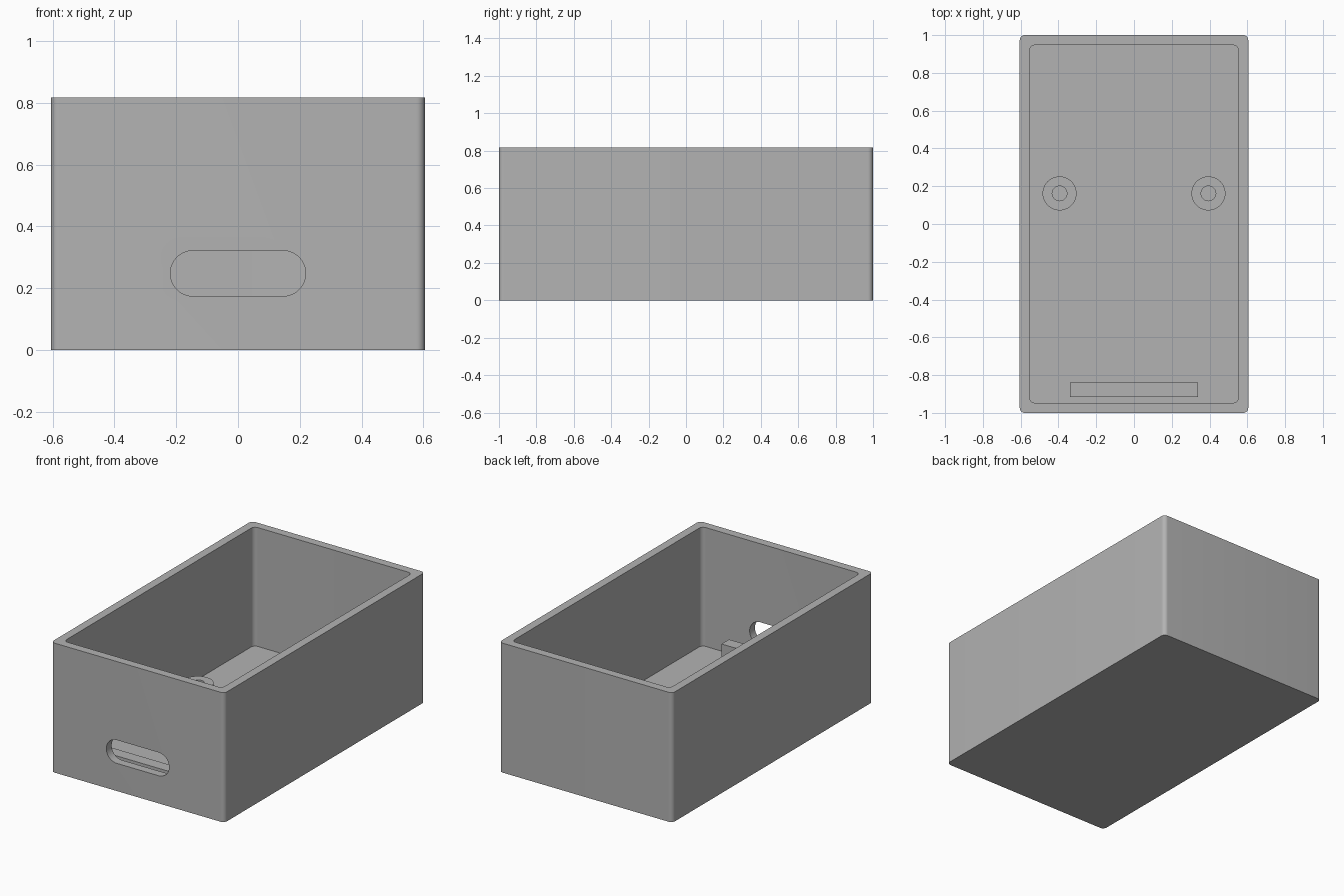
import bpy, bmesh
from math import sin, cos, pi
from mathutils import Matrix, Vector

if "Cube" in bpy.data.objects:
    bpy.data.objects.remove(bpy.data.objects["Cube"], do_unlink=True)

HALF_X, HALF_Y, HEIGHT = 0.605, 1.0, 0.817
WALL, FLOOR, FITTING_TOP = 0.053, 0.067, 0.173

grey = bpy.data.materials.new("plain grey")
grey.use_nodes = True
colour = (0.45, 0.45, 0.45, 1)
grey.diffuse_color = colour
grey.node_tree.nodes["Principled BSDF"].inputs["Base Color"].default_value = colour


def rounded_rect(hx, hy, r, steps=10):
    """Outline of a rectangle with rounded corners, anticlockwise."""
    pts = []
    for i, (sx, sy) in enumerate([(1, 1), (-1, 1), (-1, -1), (1, -1)]):
        for k in range(steps + 1):
            a = pi / 2 * (i + k / steps)
            pts.append((sx * (hx - r) + r * cos(a), sy * (hy - r) + r * sin(a)))
    return pts


def prism(name, outline, low, high, matrix=Matrix()):
    """Extrude a flat outline between two heights."""
    bm = bmesh.new()
    face = bm.faces.new([bm.verts.new((x, y, low)) for x, y in outline])
    top = bmesh.ops.extrude_face_region(bm, geom=[face])["geom"]
    moved = [v for v in top if isinstance(v, bmesh.types.BMVert)]
    bmesh.ops.translate(bm, verts=moved, vec=Vector((0, 0, high - low)))
    bmesh.ops.transform(bm, matrix=matrix, verts=bm.verts)
    bmesh.ops.recalc_face_normals(bm, faces=bm.faces)
    mesh = bpy.data.meshes.new(name)
    bm.to_mesh(mesh)
    bm.free()
    mesh.materials.append(grey)
    obj = bpy.data.objects.new(name, mesh)
    bpy.context.collection.objects.link(obj)
    return obj


def activate(obj):
    bpy.ops.object.select_all(action='DESELECT')
    obj.select_set(True)
    bpy.context.view_layer.objects.active = obj


def cut(obj, cutter):
    cutter.hide_render = True
    mod = obj.modifiers.new("cut", 'BOOLEAN')
    mod.operation, mod.solver, mod.object = 'DIFFERENCE', 'EXACT', cutter
    activate(obj)
    bpy.ops.object.modifier_apply(modifier=mod.name)
    bpy.data.objects.remove(cutter, do_unlink=True)


def smooth(obj):
    activate(obj)
    bpy.ops.object.shade_smooth_by_angle(angle=pi / 6)


def circle(r, n=48):
    return [(r * cos(2 * pi * k / n), r * sin(2 * pi * k / n)) for k in range(n)]


# Open box with rounded upright corners
box = prism("open_box", rounded_rect(HALF_X, HALF_Y, 0.027), 0, HEIGHT)
cut(box, prism("cavity", rounded_rect(HALF_X - WALL, HALF_Y - WALL, 0.027), FLOOR, HEIGHT + 0.1))

# Rounded slot through the front wall only
to_front = Matrix.Translation((0, -HALF_Y, 0.248)) @ Matrix.Rotation(pi / 2, 4, 'X')
cut(box, prism("slot", rounded_rect(0.219, 0.0735, 0.0734, 16), -0.08, 0.1, to_front))
smooth(box)

# Low bar on the floor behind the slot
bar = [(-0.34, -0.915), (0.34, -0.915), (0.34, -0.84), (-0.34, -0.84)]
prism("floor_bar", bar, FLOOR - 0.01, FITTING_TOP)

# Pair of hollow round posts
for side, x in (("left", 0.394), ("right", -0.394)):
    place = Matrix.Translation((x, 0.162, 0))
    post = prism(side + "_post", circle(0.09), FLOOR - 0.01, FITTING_TOP, place)
    cut(post, prism("bore", circle(0.039), FLOOR - 0.1, FITTING_TOP + 0.1, place))
    smooth(post)
